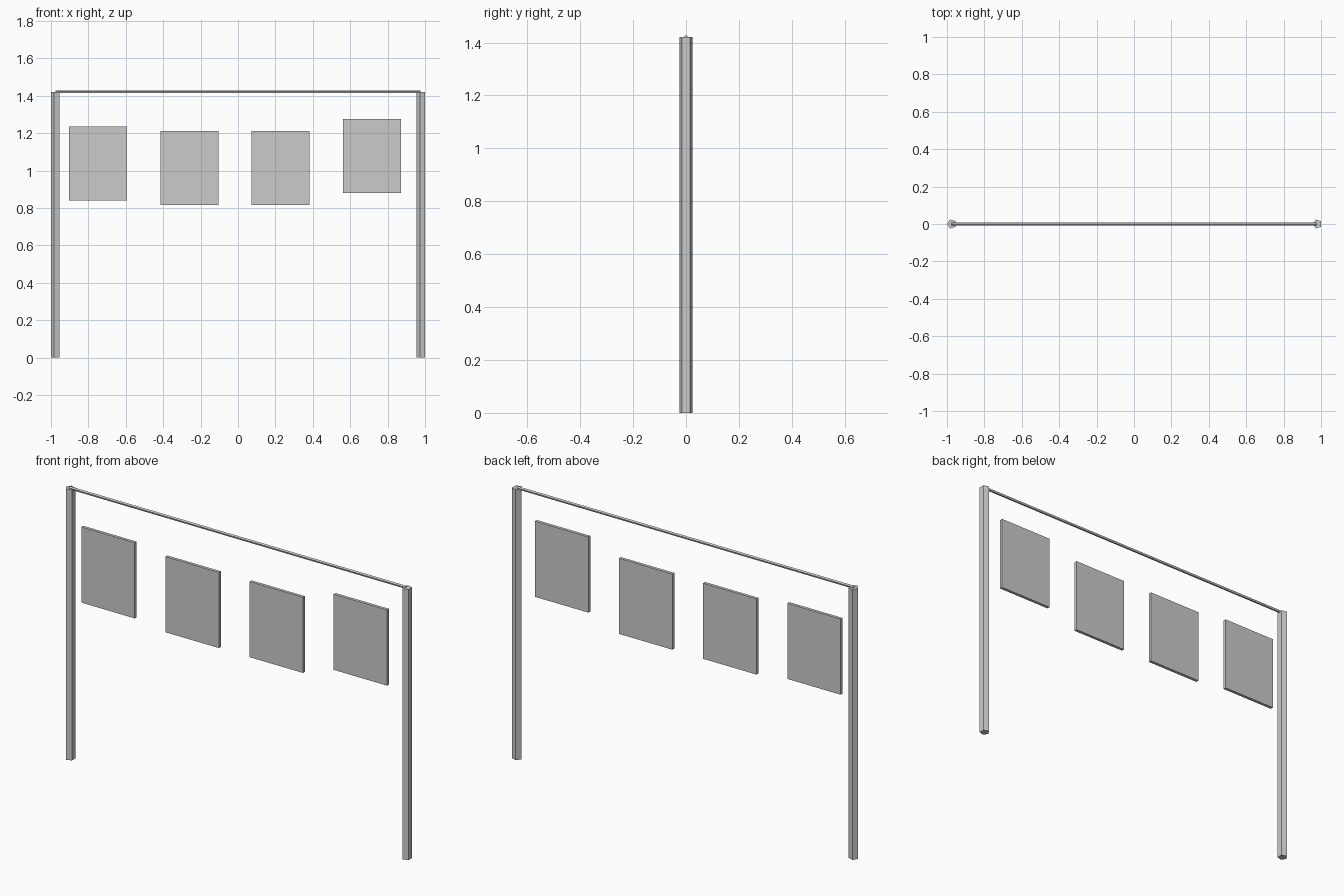
import bpy
from math import pi

if "Cube" in bpy.data.objects:
    bpy.data.objects.remove(bpy.data.objects["Cube"])

POST_R, POST_H = 0.025, 1.42


def rod(name, radius, length, location, rotation):
    bpy.ops.mesh.primitive_cylinder_add(vertices=5, radius=radius, depth=length,
                                        location=location, rotation=rotation)
    bpy.context.object.name = name


def panel(name, x, z):
    bpy.ops.mesh.primitive_cube_add(size=1, location=(x, 0, z))
    ob = bpy.context.object
    ob.name = name
    ob.scale = (0.31, 0.016, 0.397)
    bpy.ops.object.transform_apply(location=False, rotation=False, scale=True)


# Five-sided upright posts, pointed edge towards -x
for name, x in (("left_post", -0.975), ("right_post", 0.98)):
    rod(name, POST_R, POST_H, (x, 0, POST_H / 2), (0, 0, pi / 2))

# Thin five-sided rail between the post tops, ridge up
rod("top_rail", 0.008, 1.953, (0, 0, POST_H), (pi / 2, 0, pi / 2))

# Hanging panels, evenly spaced at slightly different heights
for i, z in enumerate((1.038, 1.013, 1.013, 1.077)):
    panel(f"hanging_panel_{i + 1}", -0.749 + 0.4885 * i, z)
